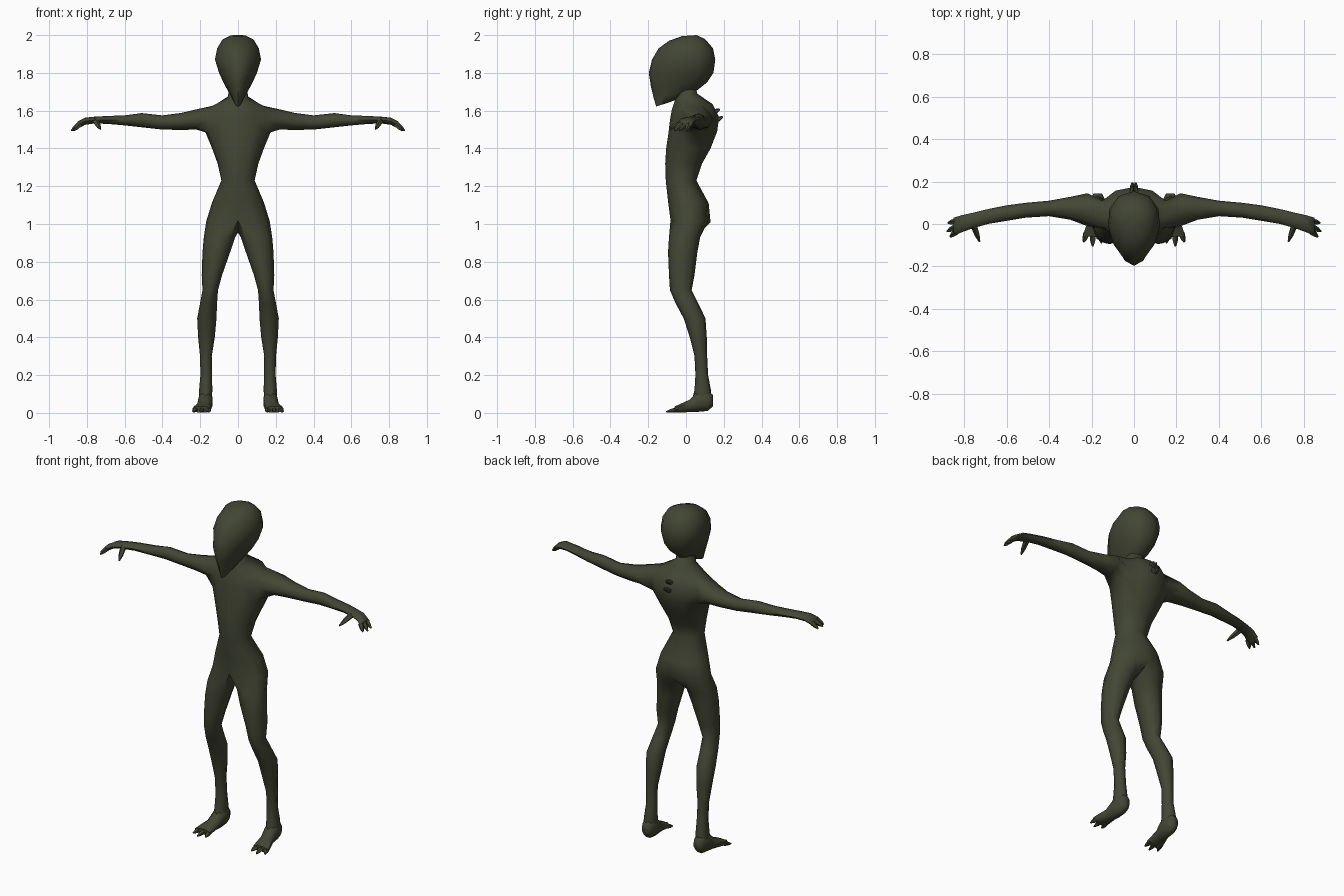
import bpy, bmesh, math
from mathutils import Vector

if "Cube" in bpy.data.objects:
    bpy.data.objects.remove(bpy.data.objects["Cube"])

skin = bpy.data.materials.new("dark olive skin")
skin.diffuse_color = (0.055, 0.062, 0.034, 1)
skin.use_nodes = True
skin.node_tree.nodes["Principled BSDF"].inputs["Base Color"].default_value = skin.diffuse_color


def finish(bm, name, angle=60):
    """Turn a right-half bmesh into a mirrored, smooth shaded object."""
    bmesh.ops.recalc_face_normals(bm, faces=bm.faces)
    me = bpy.data.meshes.new(name)
    bm.to_mesh(me)
    bm.free()
    me.materials.append(skin)
    ob = bpy.data.objects.new(name, me)
    bpy.context.collection.objects.link(ob)
    mod = ob.modifiers.new("mirror", 'MIRROR')
    mod.use_clip = True
    mod.merge_threshold = 0.0005
    bpy.ops.object.select_all(action='DESELECT')
    ob.select_set(True)
    bpy.context.view_layer.objects.active = ob
    bpy.ops.object.modifier_apply(modifier="mirror")
    bpy.ops.object.shade_smooth_by_angle(angle=math.radians(angle))
    return ob


def half_ring(bm, zf, zb, yf, yb, w, egg=0.0):
    """Seven points from the front centre line round the right side to the back."""
    out = []
    for j in range(7):
        t = math.pi * j / 6
        s = (1 - math.cos(t)) / 2
        x = w * math.sin(t + egg * math.sin(t)) if 0 < j < 6 else 0
        out.append(bm.verts.new((x, yf + (yb - yf) * s, zf + (zb - zf) * s)))
    return out


def ring(bm, start, fn, n=8):
    return [bm.verts.new(fn(math.radians(start + 360 / n * k))) for k in range(n)]


def bridge(bm, a, b, closed=True, skip=()):
    n = len(a)
    for i in range(n if closed else n - 1):
        if i not in skip:
            k = (i + 1) % n
            bm.faces.new((a[i], a[k], b[k], b[i]))


def claw(bm, base, tip, r, flat=1.0):
    """Tapered five-sided digit."""
    base, tip = Vector(base), Vector(tip)
    q = (tip - base).to_track_quat('Z', 'Y')
    def loop(c, s):
        vs = []
        for k in range(5):
            o = q @ Vector((math.cos(k * 1.2566) * s, math.sin(k * 1.2566) * s, 0))
            o.z *= flat
            vs.append(bm.verts.new(c + o))
        return vs
    a, b = loop(base, r), loop(base.lerp(tip, 0.6), r * 0.75)
    bridge(bm, a, b)
    end = loop(tip, r * 0.25)
    bridge(bm, b, end)
    bm.faces.new(a)
    bm.faces.new(end)


# --- body: torso, leg and arm in one continuous skin
bm = bmesh.new()
torso = [half_ring(bm, *r) for r in (
    (1.74, 1.75, -.045, .045, .047),
    (1.65, 1.69, -.06, .06, .053),
    (1.605, 1.635, -.075, .14, .145),
    (1.55, 1.565, -.085, .175, .172),
    (1.48, 1.49, -.093, .165, .172),
    (1.40, 1.40, -.105, .13, .137),
    (1.32, 1.32, -.11, .085, .108),
    (1.23, 1.23, -.107, .055, .088),
    (1.12, 1.11, -.095, .12, .137),
    (1.02, 1.01, -.082, .13, .168))]
for i in range(len(torso) - 1):
    # leave an opening at the shoulder
    bridge(bm, torso[i], torso[i + 1], False, (2, 3) if i in (2, 3) else ())

# leg: split from the hips at the crotch
prev = torso[-1] + [bm.verts.new((0, .015, .955))]
for z, cx, rx, yf, yb in (
        (.93, .098, .083, -.09, .075), (.85, .115, .073, -.095, .06),
        (.73, .138, .054, -.09, .045), (.65, .147, .041, -.085, .03),
        (.58, .156, .045, -.055, .065), (.50, .165, .051, -.012, .103),
        (.40, .167, .044, .02, .11), (.30, .170, .031, .045, .112),
        (.20, .168, .031, .05, .117), (.12, .171, .035, .045, .132),
        (.06, .172, .034, .03, .135)):
    cy, ry = (yf + yb) / 2, (yb - yf) / 2
    cur = ring(bm, -135, lambda t: (cx + rx * math.cos(t), cy + ry * math.sin(t), z))
    bridge(bm, prev, cur)
    prev = cur
bm.faces.new(prev)

# arm: grown from the shoulder opening out to the hand
c, b, a = torso[2], torso[3], torso[4]
prev = [a[2], a[3], a[4], b[4], c[4], c[3], c[2], b[2]]
for x, yf, yb, z0, z1 in (
        (.22, -.01, .145, 1.50, 1.607), (.30, .02, .128, 1.498, 1.588),
        (.40, .037, .11, 1.50, 1.575), (.51, .03, .10, 1.512, 1.587),
        (.60, .015, .088, 1.522, 1.575), (.69, 0, .07, 1.53, 1.572),
        (.76, -.02, .053, 1.532, 1.568), (.81, -.038, .042, 1.525, 1.563),
        (.85, -.055, .03, 1.503, 1.542)):
    cy, ry, cz, rz = (yf + yb) / 2, (yb - yf) / 2, (z0 + z1) / 2, (z1 - z0) / 2
    cur = ring(bm, -135, lambda t: (x, cy + ry * math.cos(t), cz + rz * math.sin(t)))
    bridge(bm, prev, cur)
    prev = cur
bm.faces.new(prev)
bm.verts.remove(b[3])
finish(bm, "body")

# --- head: tall skull narrowing to a pointed chin
bm = bmesh.new()
head = [half_ring(bm, *r, -.18) for r in (
    (1.995, 2.0, -.02, .055, .04),
    (1.97, 1.98, -.09, .10, .085),
    (1.93, 1.93, -.145, .143, .112),
    (1.87, 1.87, -.18, .155, .124),
    (1.80, 1.80, -.197, .145, .102),
    (1.73, 1.75, -.186, .112, .074),
    (1.67, 1.705, -.172, .055, .044),
    (1.622, 1.645, -.158, -.085, .016))]
for p, q in zip(head, head[1:]):
    bridge(bm, p, q, False)
bm.faces.new(head[0])
bm.faces.new(head[-1])
finish(bm, "head")

# --- feet: heel to ball
bm = bmesh.new()
prev = None
for y, cx, rx, z0, z1 in (
        (.143, .171, .02, .035, .095), (.115, .171, .034, .01, .12),
        (.06, .172, .037, .005, .115), (.02, .178, .037, .004, .07),
        (-.03, .188, .045, .002, .048), (-.06, .192, .049, .002, .034)):
    cz, rz = (z0 + z1) / 2, (z1 - z0) / 2
    cur = ring(bm, 22.5, lambda t: (cx + rx * 1.08 * math.cos(t), y, cz + rz * 1.08 * math.sin(t)))
    if prev:
        bridge(bm, prev, cur)
    else:
        bm.faces.new(cur)
    prev = cur
bm.faces.new(prev)
finish(bm, "feet")

# --- toes
bm = bmesh.new()
for bx, tx, ty in ((.16, .152, -.09), (.192, .195, -.105), (.222, .238, -.085)):
    claw(bm, (bx, -.045, .018), (tx, ty, .006), .017, .8)
finish(bm, "toes")

# --- fingers and thumb
bm = bmesh.new()
for by, ty, tx in ((-.038, -.06, .868), (-.013, -.035, .882), (.012, .005, .878)):
    claw(bm, (.838, by, 1.528), (tx, ty, 1.494), .016)
claw(bm, (.755, -.005, 1.545), (.728, -.083, 1.502), .017)
finish(bm, "fingers")

# --- small spines on the upper back
bm = bmesh.new()
for y, z in ((.15, 1.595), (.165, 1.555)):
    claw(bm, (.008, y - .02, z - .01), (.008, y + .03, z + .012), .018)
finish(bm, "back_spines")
